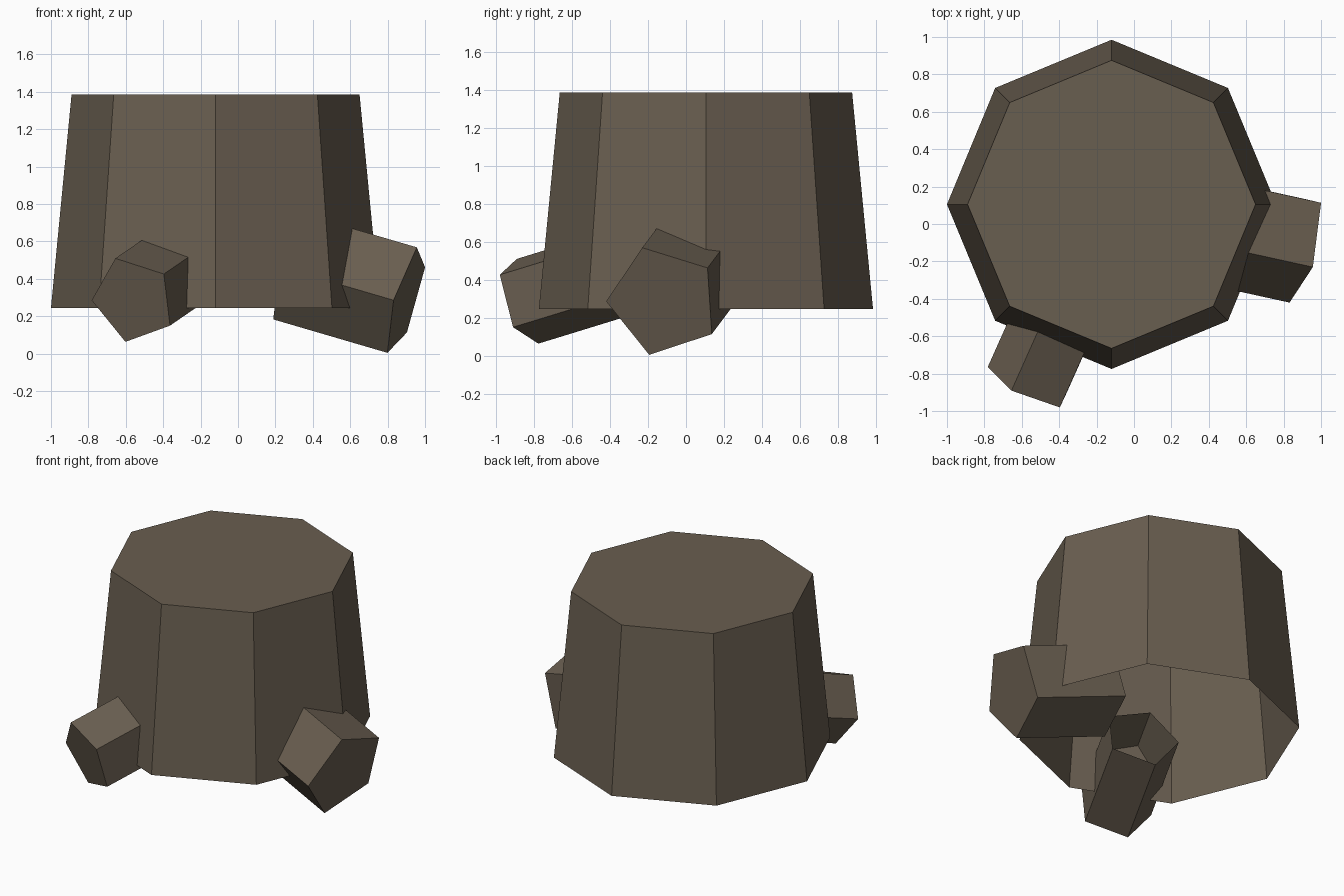
import bpy, bmesh, math
from mathutils import Vector, Matrix

if "Cube" in bpy.data.objects:
    bpy.data.objects.remove(bpy.data.objects["Cube"])

bark = bpy.data.materials.new("dark_bark_brown")
bark.diffuse_color = (0.141, 0.112, 0.080, 1.0)
bark.use_nodes = True
bark.node_tree.nodes["Principled BSDF"].inputs["Base Color"].default_value = bark.diffuse_color


def open_prism(name, cap_centre, outward, corner, sides, length, flare=1.0):
    """Prism capped at its outer end and open at the other.
    corner: vector from the cap centre to its first corner."""
    axis = Vector(outward).normalized()
    centre = Vector(cap_centre)
    corner = Vector(corner)
    size = corner.length
    corner = (corner - axis * corner.dot(axis)).normalized() * size
    bm = bmesh.new()
    cap, rim = [], []
    for k in range(sides):
        v = Matrix.Rotation(math.tau * k / sides, 3, axis) @ corner
        cap.append(bm.verts.new(centre + v))
        rim.append(bm.verts.new(centre - axis * length + v * flare))
    bm.faces.new(cap)
    for k in range(sides):
        n = (k + 1) % sides
        bm.faces.new((rim[k], rim[n], cap[n], cap[k]))
    mesh = bpy.data.meshes.new(name)
    bm.to_mesh(mesh)
    bm.free()
    mesh.materials.append(bark)
    obj = bpy.data.objects.new(name, mesh)
    bpy.context.collection.objects.link(obj)
    return obj


# Tapered eight-sided trunk, open underneath
open_prism("stump_trunk", (-0.12, 0.105, 1.385), (0, 0, 1), (0.77, 0, 0),
           8, 1.14, 0.88 / 0.77)

# Five-sided roots, sloping down and out, open inside the trunk
open_prism("front_root", (-0.56, -0.865, 0.287), (-0.393, -0.879, -0.27),
           (-0.095, -0.025, 0.223), 5, 0.655)
open_prism("side_root", (0.898, -0.119, 0.287), (0.939, -0.206, -0.275),
           (0.057, -0.111, 0.282), 5, 0.65)
